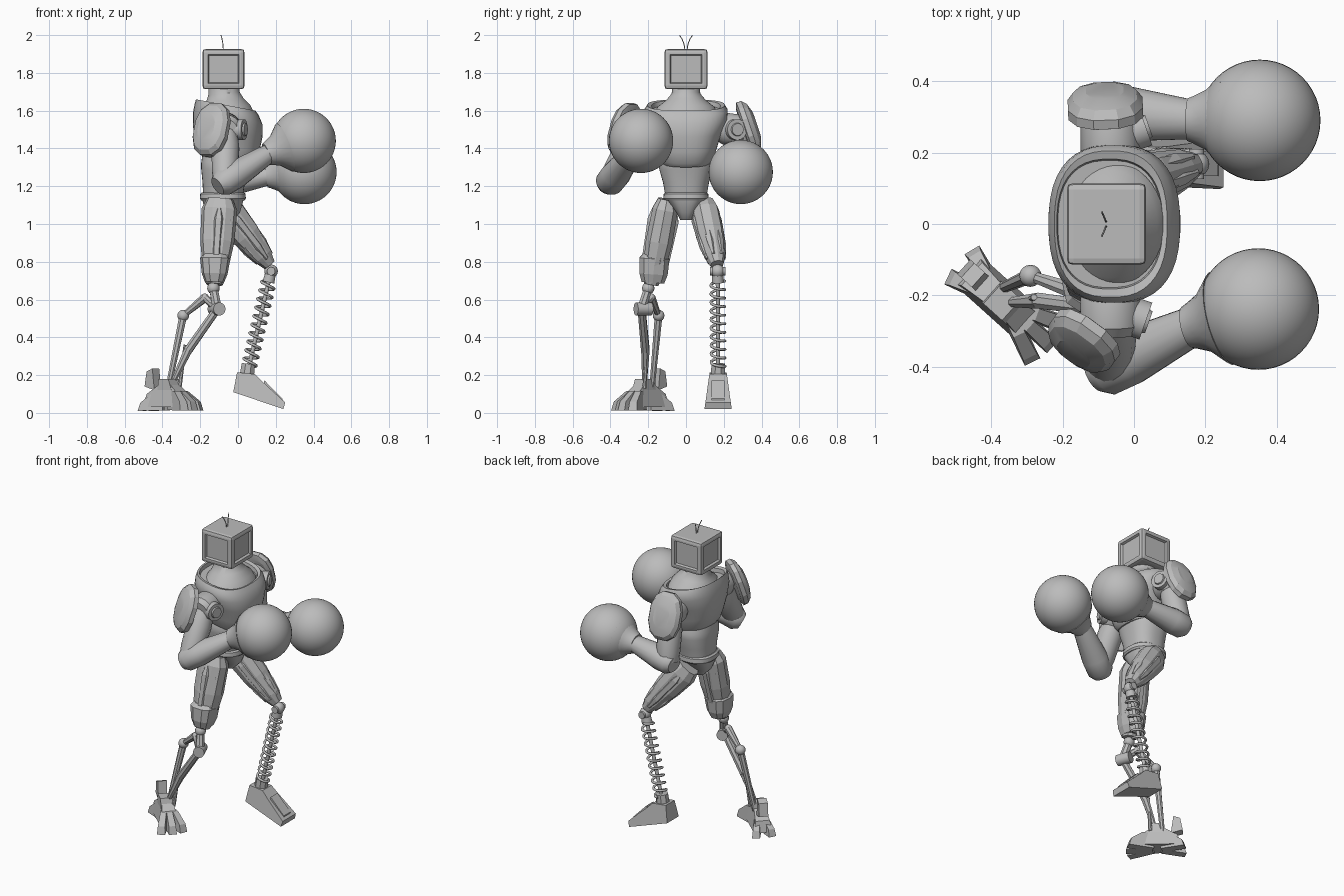
import bpy, bmesh, math
from mathutils import Vector, Matrix

cube = bpy.data.objects.get("Cube")
if cube:
    bpy.data.objects.remove(cube, do_unlink=True)

GREY = (0.5, 0.5, 0.5, 1)
metal = bpy.data.materials.new("plain grey")
metal.use_nodes = True
metal.diffuse_color = GREY
metal.node_tree.nodes["Principled BSDF"].inputs["Base Color"].default_value = GREY


def finish(name, bm, angle=0):
    bmesh.ops.recalc_face_normals(bm, faces=bm.faces)
    mesh = bpy.data.meshes.new(name)
    bm.to_mesh(mesh)
    bm.free()
    mesh.materials.append(metal)
    ob = bpy.data.objects.new(name, mesh)
    bpy.context.collection.objects.link(ob)
    if angle:
        bpy.ops.object.select_all(action="DESELECT")
        ob.select_set(True)
        bpy.context.view_layer.objects.active = ob
        bpy.ops.object.shade_smooth_by_angle(angle=math.radians(angle))
    return ob


def loft(name, rings, n=8, angle=0, power=2, axis=None, tilt=0):
    """Skin rings of (centre, across radius, up radius) along a straight axis."""
    d = Vector(axis) if axis else Vector(rings[-1][0]) - Vector(rings[0][0])
    d.normalize()
    ref = Vector((1, 0, 0)) if abs(d.z) > 0.9 else Vector((0, 0, 1))
    u = d.cross(ref).normalized()
    v = u.cross(d)
    bm = bmesh.new()
    loops = []
    for c, ru, rv in rings:
        loop = []
        for i in range(n):
            a = math.tau * (i + 0.5) / n
            s, t = (math.copysign(abs(k) ** (2 / power), k) for k in (math.cos(a), math.sin(a)))
            loop.append(bm.verts.new(Vector(c) + u * ru * s + v * rv * t - d * tilt * t))
        loops.append(loop)
    for a, b in zip(loops, loops[1:]):
        for i in range(n):
            j = (i + 1) % n
            bm.faces.new((a[i], a[j], b[j], b[i]))
    bm.faces.new(loops[0])
    bm.faces.new(loops[-1])
    return finish(name, bm, angle)


def rod(name, p, q, r0, r1=None, n=16, angle=40):
    r1 = r1 or r0
    return loft(name, [(p, r0, r0), (q, r1, r1)], n, angle)


def limb(name, p, q, stations, n=8, angle=0, power=2):
    """Stations are (fraction along, across radius, up radius)."""
    p, q = Vector(p), Vector(q)
    return loft(name, [(p.lerp(q, f), a, b) for f, a, b in stations], n, angle, power)


def ball(name, c, r, seg=16):
    bm = bmesh.new()
    bmesh.ops.create_uvsphere(bm, u_segments=seg, v_segments=seg // 2, radius=r,
                              matrix=Matrix.Translation(c))
    return finish(name, bm, 180)


def slab(name, outline, origin, yaw, w0, w1=None):
    """Side profile of (along, height), given a width that tapers to w1 at the top."""
    w1 = w1 or w0
    top = max(z for _, z in outline)
    m = Matrix.Translation(origin) @ Matrix.Rotation(math.radians(yaw), 4, "Z")
    bm = bmesh.new()
    sides = []
    for s in (-1, 1):
        sides.append([bm.verts.new(m @ Vector((x, s * (w0 + (w1 - w0) * z / top) / 2, z)))
                      for x, z in outline])
        bm.faces.new(sides[-1])
    for i in range(len(outline)):
        j = (i + 1) % len(outline)
        bm.faces.new((sides[0][i], sides[0][j], sides[1][j], sides[1][i]))
    return finish(name, bm)


def wire(name, pts, r, res=2):
    cu = bpy.data.curves.new(name, "CURVE")
    cu.dimensions = "3D"
    cu.bevel_depth, cu.bevel_resolution, cu.use_fill_caps = r, res, True
    sp = cu.splines.new("POLY")
    sp.points.add(len(pts) - 1)
    for pt, co in zip(sp.points, pts):
        pt.co = (*co, 1)
    sp.use_smooth = True
    cu.materials.append(metal)
    ob = bpy.data.objects.new(name, cu)
    bpy.context.collection.objects.link(ob)


# Head: bevelled box with recessed screen and side panels
bm = bmesh.new()
bmesh.ops.create_cube(bm, size=1, matrix=Matrix.Translation((-0.077, 0, 1.82))
                      @ Matrix.Diagonal((0.222, 0.228, 0.212, 1)))
bmesh.ops.bevel(bm, geom=bm.edges[:], offset=0.018, segments=2, profile=0.6, affect="EDGES")
panels = [f for f in bm.faces if f.calc_area() > 0.02 and abs(f.normal.z) < 0.5]
bmesh.ops.inset_individual(bm, faces=panels, thickness=0.016, depth=0)
bmesh.ops.inset_individual(bm, faces=panels, thickness=0.008, depth=-0.014)
finish("head", bm)
for s in (-1, 1):
    wire("antenna", [(-0.078 - 0.012 * t * t, s * (0.006 + 0.028 * t * t), 1.92 + 0.08 * t)
                     for t in (0, 0.25, 0.5, 0.75, 1)], 0.0025, 1)

# Neck, chest, abdomen and belt
def stack(name, rows, **kw):
    return loft(name, [((x, 0, z), ry, rx) for z, x, rx, ry in rows], 40, 35, axis=(0, 0, 1), **kw)

stack("neck", [(1.74, -0.075, 0.08, 0.072), (1.69, -0.075, 0.083, 0.076),
               (1.655, -0.07, 0.1, 0.105), (1.62, -0.065, 0.13, 0.15), (1.58, -0.065, 0.15, 0.175)],
      tilt=-0.01)
stack("chest", [(1.33, -0.06, 0.13, 0.13), (1.35, -0.055, 0.15, 0.145), (1.41, -0.055, 0.168, 0.165),
                (1.49, -0.055, 0.185, 0.19), (1.56, -0.055, 0.184, 0.222), (1.605, -0.06, 0.17, 0.22),
                (1.63, -0.065, 0.158, 0.205), (1.625, -0.068, 0.148, 0.182), (1.6, -0.068, 0.145, 0.178)],
      power=2.5, tilt=0.03)
stack("abdomen", [(1.15, -0.08, 0.105, 0.11), (1.22, -0.075, 0.113, 0.122), (1.29, -0.07, 0.125, 0.142),
                  (1.325, -0.065, 0.13, 0.142), (1.36, -0.065, 0.125, 0.13)], power=2.4)
stack("belt", [(1.125, -0.08, 0.115, 0.112), (1.135, -0.08, 0.122, 0.12),
               (1.16, -0.08, 0.12, 0.118), (1.168, -0.08, 0.11, 0.108)], power=2.4)
stack("pelvis", [(1.02, -0.08, 0.05, 0.03), (1.06, -0.08, 0.09, 0.05), (1.13, -0.08, 0.11, 0.105)], power=3)

# Arms: shoulder barrel, pad, upper arm, forearm and round glove
ARMS = [("near", -1, (-0.07, -0.4, 1.225), (0.165, -0.285, 1.375), (0.348, -0.238, 1.44),
         (-0.14, -0.325, 1.5), (-0.55, -0.75, 0.3)),
        ("far", 1, (-0.09, 0.315, 1.215), (0.165, 0.292, 1.255), (0.352, 0.29, 1.275),
         (-0.08, 0.325, 1.51), (-0.04, 0.95, 0.32))]
for side, s, elbow, wrist, fist, pad, out in ARMS:
    shoulder = Vector((-0.065, s * 0.25, 1.5))
    limb(side + "_shoulder_barrel", (-0.065, s * 0.17, 1.51), (-0.065, s * 0.31, 1.49),
         [(0, 0.07, 0.07), (0.25, 0.085, 0.085), (0.8, 0.085, 0.085), (1, 0.065, 0.065)], 24, 35)
    cap = shoulder + Vector((0.05, s * 0.005, 0))
    way = Vector((1, s * 0.35, 0)).normalized()
    limb(side + "_shoulder_cap", cap, cap + way * 0.06,
         [(0, 0.055, 0.055), (0.85, 0.055, 0.055), (0.85, 0.035, 0.035), (1, 0.032, 0.032)], 24, 35)
    limb(side + "_upper_arm", shoulder, elbow,
         [(0, 0.06, 0.06), (0.35, 0.075, 0.075), (0.8, 0.07, 0.07), (1, 0.06, 0.06)], 16, 50)
    d = (Vector(wrist) - Vector(elbow)).normalized()
    limb(side + "_forearm", Vector(elbow) - d * 0.05, wrist,
         [(0, 0.055, 0.05), (0.1, 0.078, 0.072), (0.35, 0.08, 0.075), (1, 0.056, 0.05)], 16, 50)
    ball(side + "_glove", fist, 0.17, 48)
    limb(side + "_glove_cuff", wrist, fist,
         [(-0.08, 0.06, 0.06), (0, 0.066, 0.066), (0.2, 0.085, 0.085), (0.45, 0.135, 0.135)], 24, 50)
    n = Vector(out).normalized()
    loft(side + "_shoulder_pad", [(Vector(pad) + n * h, 0.108 * k, 0.148 * k) for h, k in
         ((-0.025, 0.8), (-0.015, 1), (0.012, 1), (0.035, 0.85), (0.052, 0.5))], 12, 20, 2.4, axis=out)


# Thigh: core with faceted armour strips around it
def thigh(name, hip, knee, w, stations):
    limb(name + "_thigh", hip, knee, stations, 10, 0, 2.4)
    hip, knee = Vector(hip), Vector(knee)
    d = (knee - hip).normalized()
    u = d.cross(Vector((0, 0, 1)) if abs(d.z) < 0.9 else Vector((1, 0, 0))).normalized()
    v = u.cross(d)
    for i in range(6):
        a = math.tau * i / 6
        off = (u * math.cos(a) + v * math.sin(a)) * w
        limb(name + "_thigh_strip", hip + off * 0.9, knee + off * 0.72,
             [(0.12, 0.012, 0.012), (0.25, 0.03, 0.03), (0.7, 0.026, 0.026), (0.9, 0.01, 0.01)], 6)

thigh("strut_leg", (-0.095, -0.1, 1.13), (-0.125, -0.185, 0.68), 0.066,
      [(0, 0.05, 0.07), (0.12, 0.07, 0.095), (0.5, 0.074, 0.09), (0.85, 0.06, 0.065), (1, 0.04, 0.045)])
limb("knee_shell", (-0.12, -0.165, 0.84), (-0.125, -0.175, 0.69),
     [(0, 0.062, 0.062), (0.15, 0.082, 0.08), (0.7, 0.078, 0.068), (1, 0.062, 0.05)], 10, 0, 2.6)
thigh("spring_leg", (-0.085, 0.09, 1.1), (0.165, 0.165, 0.785), 0.062,
      [(0, 0.06, 0.07), (0.15, 0.072, 0.09), (0.5, 0.072, 0.08), (0.85, 0.055, 0.055), (1, 0.035, 0.035)])

# Sprung lower leg
knee, ankle = Vector((0.175, 0.168, 0.75)), Vector((0.055, 0.17, 0.23))
ball("spring_knee", knee, 0.036)
rod("spring_knee_pin", knee + Vector((0, -0.042, 0)), knee + Vector((0, 0.042, 0)), 0.022)
d = (ankle - knee).normalized()
rod("spring_top_cup", knee, knee + d * 0.06, 0.028, 0.032)
rod("spring_core", knee, ankle, 0.011)
side = Vector((0, 1, 0))
fwd = side.cross(d)
turns, steps = 10, 16
coil = []
for i in range(turns * steps + 1):
    a = math.tau * i / steps
    along = knee.lerp(ankle, 0.1 + 0.87 * i / (turns * steps))
    coil.append(along + (side * math.cos(a) + fwd * math.sin(a)) * 0.037)
wire("coil_spring", coil, 0.0075)
rod("spring_ankle", (0.045, 0.17, 0.18), (0.055, 0.17, 0.26), 0.042, 0.038, 8, 0)
slab("spring_foot", [(-0.025, 0.11), (0.24, 0.02), (0.25, 0.055), (0.13, 0.165), (0.09, 0.205), (-0.005, 0.215)],
     (0, 0.17, 0), 0, 0.15, 0.09)
slab("spring_foot_ridge", [(0.12, 0.1), (0.24, 0.04), (0.235, 0.075), (0.14, 0.172)], (0, 0.17, 0), 0, 0.07)

# Strut lower leg: knee links and two long struts
joints = {"knee": (-0.13, -0.2, 0.66), "front": (-0.11, -0.235, 0.55), "rear": (-0.29, -0.145, 0.515),
          "link": (-0.175, -0.185, 0.61)}
for key, r in (("knee", 0.033), ("link", 0.022), ("rear", 0.031), ("front", 0.026)):
    ball(key + "_joint", joints[key], r)
f = Vector(joints["front"])
rod("front_joint_barrel", f - Vector((0.02, -0.05, 0)), f + Vector((0.012, -0.03, 0)), 0.034)
for name, a, b, r0, r1 in (("knee_link", joints["knee"], joints["front"], 0.024, 0.026),
                           ("rear_link", joints["link"], joints["rear"], 0.024, 0.015),
                           ("cross_link", joints["link"], joints["front"], 0.02, 0.022),
                           ("rear_strut", joints["rear"], (-0.37, -0.18, 0.13), 0.022, 0.015),
                           ("front_strut", joints["front"], (-0.265, -0.215, 0.33), 0.022, 0.024),
                           ("front_strut_end", (-0.265, -0.215, 0.33), (-0.36, -0.22, 0.13), 0.024, 0.012),
                           ("heel_strut", (-0.28, -0.205, 0.36), (-0.31, -0.22, 0.13), 0.009, 0.012)):
    rod(name, a, b, r0, r1, 8, 0)

# Clawed foot, turned outwards
base, yaw = Vector((-0.365, -0.22, 0)), -42
slab("claw_foot", [(-0.14, 0.03), (-0.12, 0.1), (-0.04, 0.15), (0.04, 0.15), (0.1, 0.1), (0.12, 0.03)],
     base, yaw, 0.12, 0.07)
toe = [(0.03, 0.015), (0.03, 0.12), (0.1, 0.115), (0.17, 0.06), (0.185, 0.012)]
for turn in (-22, 0, 22):
    slab("front_toe", toe, base, yaw + turn, 0.05, 0.035)
for turn in (163, 197):
    slab("rear_toe", [(x * 0.93, z * 0.9) for x, z in toe], base, yaw + turn, 0.05, 0.03)
slab("heel_fin", [(-0.15, 0.14), (-0.135, 0.22), (-0.095, 0.235), (-0.08, 0.12)], base, yaw, 0.055)
slab("ankle_block", [(-0.05, 0.1), (-0.04, 0.18), (0.03, 0.18), (0.06, 0.1)], base, yaw, 0.08)
